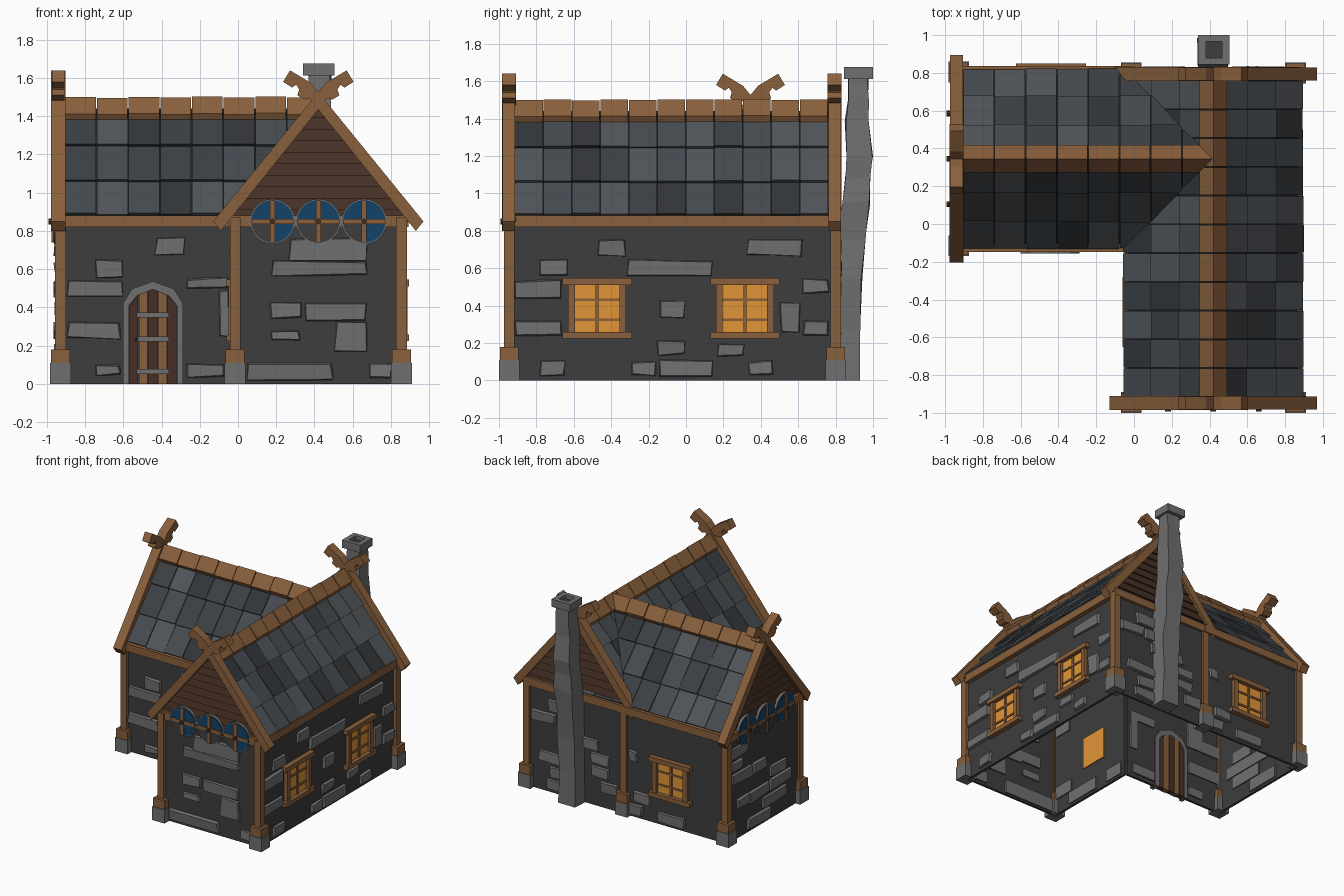
import bpy, bmesh, math, random

if "Cube" in bpy.data.objects:
    bpy.data.objects.remove(bpy.data.objects["Cube"])

random.seed(4)
COL = {
    "wood": (0.25, 0.115, 0.045), "dark_wood": (0.062, 0.03, 0.019), "wall": (0.047, 0.047, 0.047),
    "stone": (0.16, 0.16, 0.16), "glow": (0.75, 0.30, 0.04), "glass": (0.006, 0.055, 0.14),
    "black": (0.015, 0.016, 0.018), "slate_0": (0.032, 0.036, 0.041), "slate_1": (0.044, 0.05, 0.057),
    "slate_2": (0.06, 0.069, 0.078), "slate_3": (0.08, 0.09, 0.10),
}
MATS = {}
for key, c in COL.items():
    MATS[key] = bpy.data.materials.new(key)
    MATS[key].diffuse_color = (*c, 1)
parts = {}


def loft(name, mat, a, b):
    """Solid between two matching loops of points, collected under one part name."""
    bm = parts.setdefault((name, mat), bmesh.new())
    va, vb = [bm.verts.new(p) for p in a], [bm.verts.new(p) for p in b]
    n = len(va)
    faces = [bm.faces.new(va), bm.faces.new(vb[::-1])]
    for i in range(n):
        j = (i + 1) % n
        faces.append(bm.faces.new((va[j], va[i], vb[i], vb[j])))
    bmesh.ops.recalc_face_normals(bm, faces=faces)


def prism(name, mat, f, poly, o0, o1):
    loft(name, mat, [f(u, o0, z) for u, z in poly], [f(u, o1, z) for u, z in poly])


def rect(u0, u1, z0, z1):
    return [(u0, z0), (u1, z0), (u1, z1), (u0, z1)]


def slab(name, mat, f, u0, u1, z0, z1, o0, o1):
    prism(name, mat, f, rect(u0, u1, z0, z1), o0, o1)


def box(name, mat, x0, x1, y0, y1, z0, z1):
    slab(name, mat, lambda u, o, z: (u, o, z), x0, x1, z0, z1, y0, y1)


# wall frames: u along the wall, o outwards, z up
front_a = lambda u, o, z: (u, -.94 - o, z)
front_b = lambda u, o, z: (u, -.12 - o, z)
back = lambda u, o, z: (u, .81 + o, z)
right = lambda u, o, z: (.855 + o, u, z)
left_a = lambda u, o, z: (-.02 - o, u, z)
left_b = lambda u, o, z: (-.94 - o, u, z)

# walls, open underneath
for f, u0, u1 in ((front_a, -.015, .855), (front_b, -.935, -.02), (back, -.935, .855),
                  (right, -.94, .8), (left_a, -.94, -.12), (left_b, -.12, .8)):
    slab("walls", "wall", f, u0, u1, 0, .88, -.02, 0)


# rough stone blocks set through the walls
def stone(f, u0, u1, z0, z1):
    j = lambda: random.uniform(.004, .02)
    base = rect(u0, u1, z0, z1)
    top = [(u0 + j(), z0 + j()), (u1 - j(), z0 + j()), (u1 - j(), z1 - j()), (u0 + j(), z1 - j())]
    loft("wall_stones", "stone", [f(u, -.035, z) for u, z in base],
         [f(u, random.uniform(.014, .026), z) for u, z in top])


for r in ((.26, .68, .64, .77), (.17, .68, .56, .65), (.16, .34, .34, .43), (.34, .68, .32, .43),
          (.5, .68, .16, .33), (.17, .33, .22, .28), (.04, .5, .01, .12), (.68, .81, .02, .11)):
    stone(front_a, *r)
for r in ((-.44, -.27, .67, .77), (-.75, -.6, .55, .66), (-.9, -.6, .45, .55), (-.9, -.61, .23, .33),
          (-.75, -.61, .04, .11), (-.28, -.04, .49, .56), (-.11, -.04, .24, .5), (-.28, -.06, .03, .11)):
    stone(front_b, *r)
for r in ((-.48, -.32, .66, .76), (.32, .63, .66, .76), (-.32, .15, .55, .65), (-.79, -.63, .55, .65),
          (-.92, -.66, .43, .54), (-.92, -.66, .23, .33), (-.15, 0, .33, .43), (-.16, 0, .13, .22),
          (-.3, -.15, .02, .11), (-.15, .15, .01, .12), (.16, .32, .12, .2), (.33, .47, .02, .11),
          (.62, .77, .46, .55), (.5, .62, .25, .42), (.62, .77, .23, .33), (-.79, -.64, .02, .11)):
    stone(right, *r)
for f, a, b, win in ((left_b, -.08, .77, None), (back, .03, .82, None),
                     (back, -.9, -.05, -.44), (left_a, -.9, -.14, -.465)):
    for k in range(7):
        u = a + random.choice((0, .08, .15))
        while u < b - .08:
            w = min(random.uniform(.14, .32), b - u)
            z = .015 + k * .107
            hit = win is not None and .12 < z < .56 and u < win + .18 and u + w > win - .18
            if random.random() < .62 and not hit:
                stone(f, u, u + w, z, z + .1)
            u += w + random.choice((.0, .12, .18))

# corner posts with stone feet
for x, y in ((-.015, -.945), (.855, -.945), (.855, .8), (-.015, .8), (-.928, -.115), (-.928, .805)):
    for name, mat, r, z0, z1 in (("post_feet", "stone", .055, 0, .11), ("post_collars", "wood", .05, .11, .18),
                                 ("corner_posts", "wood", .028, .18, .87)):
        box(name, mat, x - r, x + r, y - r, y + r, z0, z1)

# eave and tie beams
for b in ((.845, .892, -.92, .78), (-.05, -.01, -.92, -.12), (-.92, -.03, -.148, -.105),
          (-.92, 0, .795, .836), (-.05, .88, -.96, -.92), (-.05, .88, .79, .83), (-.96, -.92, -.1, .8)):
    box("eave_beams", "wood", *b, .82, .882)


# small paned windows
def window(f, u):
    slab("window_panes", "glow", f, u - .12, u + .12, .25, .51, -.03, .006)
    for s in (-.137, .137):
        slab("window_frames", "wood", f, u + s - .018, u + s + .018, .25, .52, -.01, .03)
    slab("window_frames", "wood", f, u - .185, u + .185, .51, .547, -.01, .04)
    slab("window_frames", "wood", f, u - .185, u + .185, .225, .26, -.01, .04)
    slab("window_bars", "wood", f, u - .008, u + .008, .26, .51, 0, .016)
    for z in (.325, .432):
        slab("window_bars", "wood", f, u - .12, u + .12, z - .007, z + .007, 0, .014)


for f, u in ((right, -.475), (right, .315), (back, -.44), (left_a, -.465)):
    window(f, u)


# round gable windows
def arc(u, z, r, a0, a1, n):
    return [(u + r * math.cos(a0 + (a1 - a0) * i / n), z + r * math.sin(a0 + (a1 - a0) * i / n)) for i in range(n + 1)]


def round_window(f, u, quads):
    prism("round_window_rims", "stone", f, arc(u, .85, .118, 0, math.tau, 24)[:-1], 0, .022)
    for q in range(4):
        a = q * math.pi / 2
        prism("round_window_glass", "glass" if q in quads else "wall", f,
              arc(u, .85, .111, a, a + math.pi / 2, 6) + [(u, .85)], .01, .026)
    slab("round_window_bars", "wood", f, u - .013, u + .013, .74, .96, .01, .034)
    slab("round_window_bars", "wood", f, u - .11, u + .11, .837, .863, .01, .034)
    prism("round_window_bosses", "dark_wood", f, arc(u, .85, .015, 0, math.tau, 8)[:-1], .03, .052)


for f, c in ((front_a, .42), (left_b, .345)):
    for du, quads in ((-.24, (0, 1, 3)), (0, (0, 1)), (.24, (0, 1, 3))):
        round_window(f, c + du, quads)

# arched door with stone surround
D = -.445
door = lambda u, o, z: front_b(D + u, o, z)
outer = [(-.157, 0), (-.157, .2), (-.157, .42), (-.11, .497), (0, .537)]
inner = [(-.125, 0), (-.125, .2), (-.125, .41), (-.085, .46), (0, .495)]
for s in (-1, 1):
    for i in range(4):
        q = [outer[i], outer[i + 1], inner[i + 1], inner[i]]
        prism("door_surround", "stone", door, [(s * u, z) for u, z in q], -.03, .035)
top = lambda u: .495 - .41 * abs(u) if abs(u) < .085 else .46 - 1.25 * (abs(u) - .085)
for i in range(5):
    u0, u1 = -.125 + .05 * i, -.075 + .05 * i
    pts = [(u0 + .002, 0), (u1 - .002, 0), (u1 - .002, top(u1))] + ([(0, .495)] if i == 2 else []) + [(u0 + .002, top(u0))]
    prism("door_planks", "wood" if i % 2 else "dark_wood", door, pts, -.03, .01 + .004 * (i % 2))
for z in (.065, .235, .36):
    slab("door_hinges", "stone", door, -.085, .085, z - .013, z + .013, 0, .022)
prism("door_knob", "black", door, arc(-.085, .235, .01, 0, math.tau, 8)[:-1], 0, .035)

# roofs: wing A runs along y, wing B along x
wing_a = lambda h, l, z: (.42 + h, l, z)
wing_b = lambda h, l, z: (l, .345 + h, z)
SN, CS = math.sin(math.atan(1.22)), math.cos(math.atan(1.22))
ROWS = ((.05, .268), (.262, .508), (.502, .735))
for f, l0, l1, cols in ((wing_a, -.915, .76, 11), (wing_b, -.905, .42, 8)):
    w = (l1 - l0) / cols
    for s in (-1, 1):
        P = lambda l, d, n: f(s * (d * CS + n * SN), l, 1.448 - d * SN + n * CS)
        loft("roof_underlay", "black", [P(l0, 0, -.04), P(l1, 0, -.04), P(l1, .72, -.04), P(l0, .72, -.04)],
             [P(l0, 0, -.01), P(l1, 0, -.01), P(l1, .72, -.01), P(l0, .72, -.01)])
        for d0, d1 in ROWS:
            for i in range(cols):
                a, b = l0 + i * w + .002, l0 + (i + 1) * w - .002
                e, t = d1 - random.uniform(0, .006), random.uniform(.012, .02)
                loft("roof_tiles", "slate_%d" % random.randrange(4),
                     [P(a, d0, -.02), P(b, d0, -.02), P(b, e, -.008), P(a, e, -.008)],
                     [P(a, d0, 0), P(b, d0, 0), P(b, e, t), P(a, e, t)])
    # ridge planks
    for i in range(cols):
        k = random.uniform(-.004, .004)
        sec = [(0, 1.5 + k), (.072, 1.412 + k), (.055, 1.38), (-.055, 1.38), (-.072, 1.412 + k)]
        a, b = l0 + i * w + .002, l0 + (i + 1) * w - .003
        loft("ridge_planks", "wood", [f(h, a, z) for h, z in sec], [f(h, b, z) for h, z in sec])

# crossed gable boards with carved hooks
BOARD = [(-.55, .85), (-.51, .80), (0, 1.435), (.045, 1.495), (.075, 1.487), (.11, 1.51), (.10, 1.54),
         (.116, 1.565), (.137, 1.55), (.184, 1.58), (.148, 1.64), (.04, 1.575), (-.005, 1.52)]
for f, l0, l1 in ((wing_a, -.985, -.91), (wing_a, .757, .832), (wing_b, -.977, -.902)):
    for s, e in ((1, 0), (-1, .004)):
        loft("gable_boards", "wood", [f(s * h, l0 + e, z) for h, z in BOARD], [f(s * h, l1 - e, z) for h, z in BOARD])

# gable cladding
for f, c in ((front_a, .42), (back, .42), (left_b, .345)):
    for i in range(10):
        z0, z1 = .85 + i * .06, min(.91 + i * .06, 1.44)
        w0, w1 = (1.45 - z0) / 1.22, (1.45 - z1) / 1.22
        q = [(c - w0, z0), (c + w0, z0), (c + w1, z1), (c - w1, z1)]
        loft("gable_cladding", "dark_wood", [f(u, -.03, z) for u, z in q],
             [f(u, o, z) for (u, z), o in zip(q, (.006, .006, -.008, -.008))])

# rough chimney stack and cap
RINGS = [(0, .42, .865, .08, .07), (.27, .415, .865, .074, .068), (.55, .42, .867, .08, .072),
         (.75, .415, .88, .07, .08), (.95, .42, .908, .08, .07), (1.08, .42, .917, .07, .064),
         (1.2, .425, .927, .074, .068), (1.38, .42, .917, .066, .064), (1.5, .425, .922, .057, .055),
         (1.62, .425, .918, .06, .052)]
loops = []
for z, x, y, a, b in RINGS:
    j = lambda: random.uniform(-.006, .006)
    loops.append([(x + sx * a + j(), y + sy * b + j(), z + (j() * 2 if 0 < z < 1.6 else 0))
                  for sx, sy in ((-1, -1), (1, -1), (1, 1), (-1, 1))])
for a, b in zip(loops, loops[1:]):
    loft("chimney_stack", "stone", a, b)
for b in ((.34, .505, .845, .88), (.34, .505, .965, 1.0), (.34, .38, .88, .965), (.465, .505, .88, .965)):
    box("chimney_cap", "stone", *b, 1.613, 1.675)
box("chimney_flue", "wall", .38, .465, .88, .965, 1.613, 1.645)

# one object per part and colour
for (name, mat), bm in parts.items():
    me = bpy.data.meshes.new(name)
    bm.to_mesh(me)
    bm.free()
    me.materials.append(MATS[mat])
    bpy.context.collection.objects.link(bpy.data.objects.new(name, me))

for m in bpy.data.materials:
    if m.users and not m.is_grease_pencil:
        m.use_nodes = True
        m.node_tree.nodes["Principled BSDF"].inputs["Base Color"].default_value = m.diffuse_color
